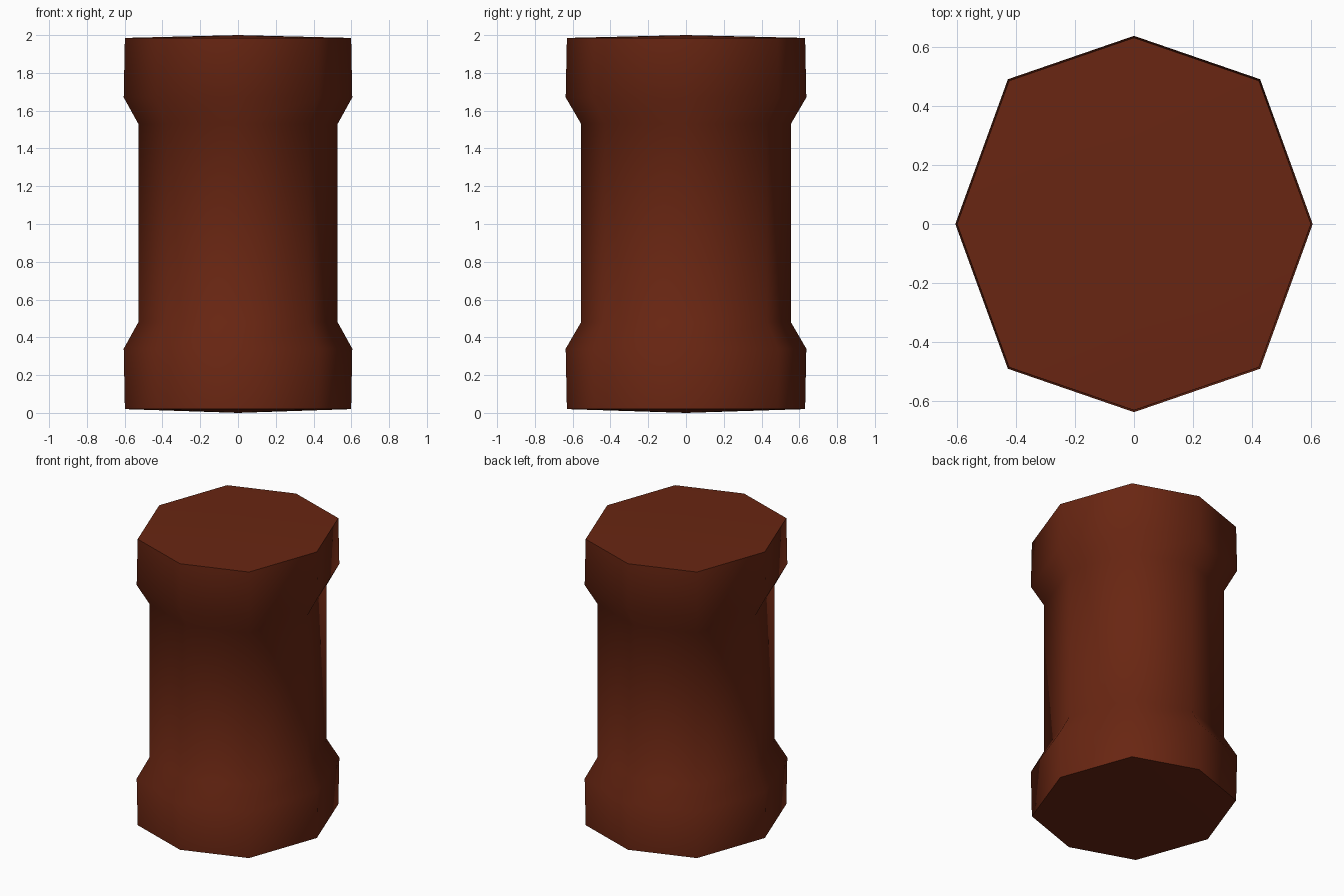
import bpy, bmesh

if "Cube" in bpy.data.objects:
    bpy.data.objects.remove(bpy.data.objects["Cube"])

# Colour
mat = bpy.data.materials.new("dark red brown")
mat.diffuse_color = (0.14, 0.019, 0.006, 1)
mat.use_nodes = True
mat.node_tree.nodes["Principled BSDF"].inputs["Base Color"].default_value = mat.diffuse_color

# Slightly irregular eight-sided outline, at full width
A, B, C, D = 0.605, 0.427, 0.49, 0.637
outline = [(A, 0), (B, C), (0, D), (-B, C), (-A, 0), (-B, -C), (0, -D), (B, -C)]

# Height and scale of each ring, bottom to top
profile = [(0.02, 0.99), (0.34, 1), (0.48, 0.872), (1.53, 0.872), (1.67, 1), (1.985, 0.99)]

bm = bmesh.new()
rings = [[bm.verts.new((x * s, y * s, z)) for x, y in outline] for z, s in profile]
for lo, hi in zip(rings, rings[1:]):
    for i in range(8):
        j = (i + 1) % 8
        bm.faces.new((lo[i], lo[j], hi[j], hi[i]))

# Shallow domed ends
for ring, z in ((rings[0], 0.0), (rings[-1], 2.0)):
    tip = bm.verts.new((0, 0, z))
    for i in range(8):
        bm.faces.new((ring[i], ring[(i + 1) % 8], tip))
bmesh.ops.recalc_face_normals(bm, faces=bm.faces)

mesh = bpy.data.meshes.new("barrel")
bm.to_mesh(mesh)
bm.free()
mesh.materials.append(mat)
barrel = bpy.data.objects.new("barrel", mesh)
bpy.context.collection.objects.link(barrel)

# Smooth sides, sharp end rims
bpy.context.view_layer.objects.active = barrel
barrel.select_set(True)
bpy.ops.object.shade_smooth_by_angle(angle=1.05)
